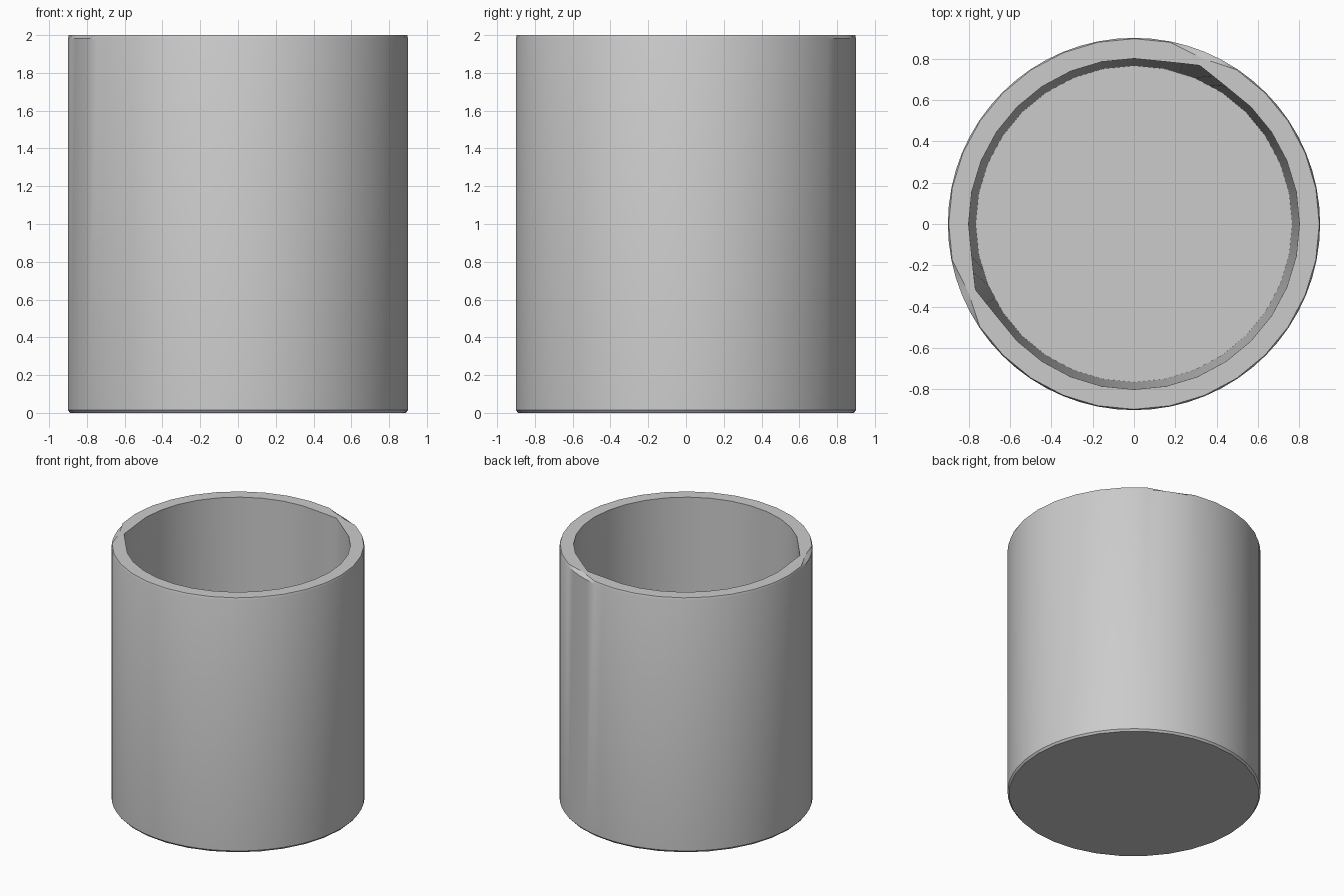
import bpy, bmesh
from math import sin, cos, pi

if "Cube" in bpy.data.objects:
    bpy.data.objects.remove(bpy.data.objects["Cube"])

N = 64                    # wall sides; rims and inside are 32-sided
DENTS = (12, 36)          # the two uneven rim corners

# radius, height, shift at the uneven corners, 32-sided ring
RINGS = [
    (0.890, 0.000, 0.0, True),      # base edge
    (0.900, 0.015, 0.0, False),     # outer wall
    (0.900, 1.983, 0.0, False),
    (0.896, 2.000, -0.030, True),   # outer rim
    (0.800, 2.000, 0.030, True),    # inner rim
    (0.765, 0.100, 0.0, True),      # inside floor
]


def ring(bm, r, z, shift, coarse):
    verts = []
    for i in range(N):
        s = 0.0
        if i in DENTS:
            s = shift
        elif (i - 1) in DENTS or (i + 1) in DENTS:
            s = shift / 2
        rad = r + s
        if coarse and i % 2:
            rad *= cos(pi / 32)
        a = 2 * pi * i / N
        verts.append(bm.verts.new((rad * cos(a), rad * sin(a), z)))
    return verts


# Hollow cup body
bm = bmesh.new()
rings = [ring(bm, *p) for p in RINGS]
for low, high in zip(rings, rings[1:]):
    for i in range(N):
        j = (i + 1) % N
        bm.faces.new((low[i], low[j], high[j], high[i]))
bm.faces.new(rings[0][::-1])
bm.faces.new(rings[-1])
bmesh.ops.recalc_face_normals(bm, faces=bm.faces[:])
mesh = bpy.data.meshes.new("cup_body")
bm.to_mesh(mesh)
bm.free()
cup = bpy.data.objects.new("cup_body", mesh)
bpy.context.collection.objects.link(cup)
bpy.context.view_layer.objects.active = cup
cup.select_set(True)
bpy.ops.object.shade_smooth_by_angle(angle=pi / 6)
